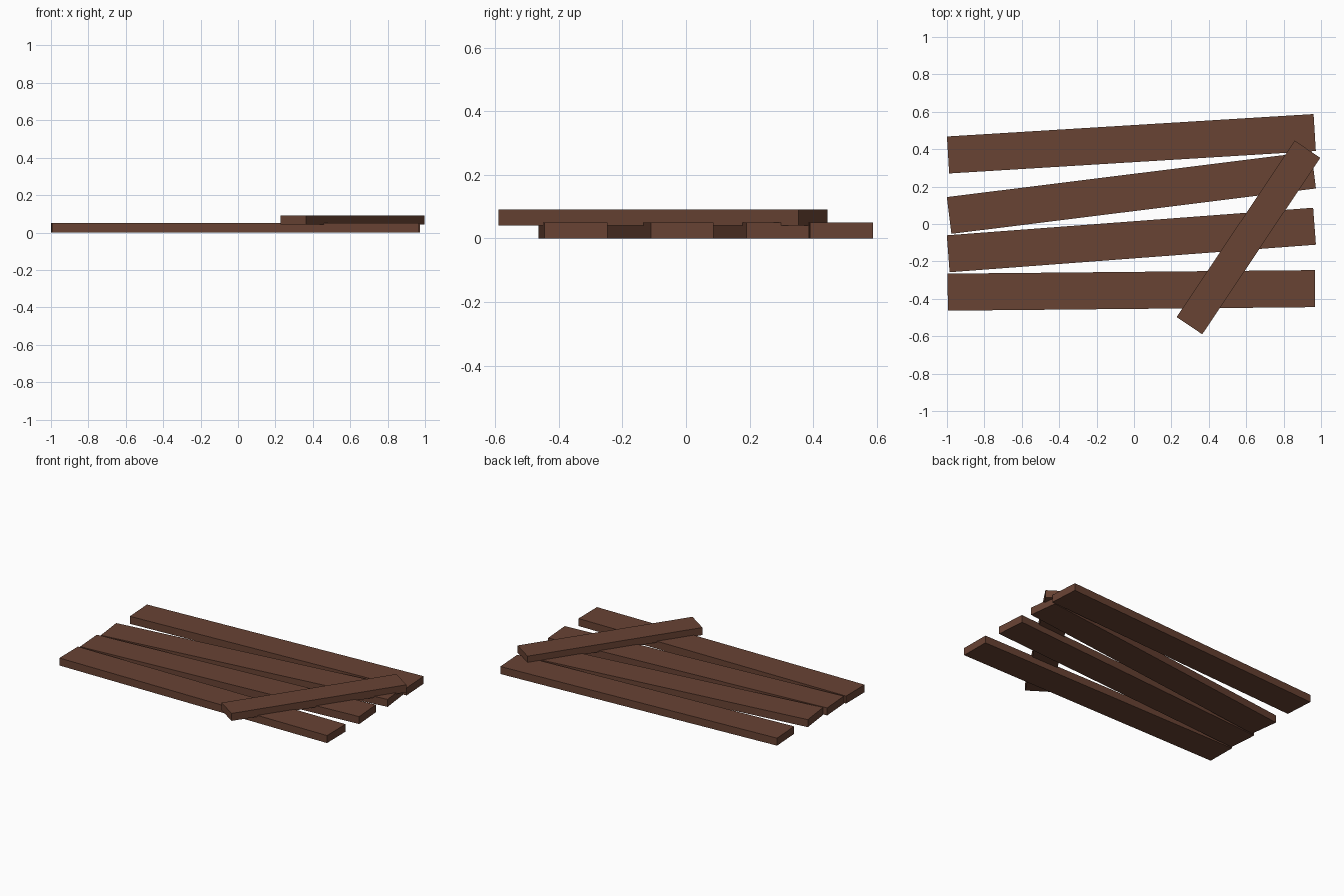
import bpy, bmesh
from math import radians
from mathutils import Matrix

if "Cube" in bpy.data.objects:
    bpy.data.objects.remove(bpy.data.objects["Cube"])

wood = bpy.data.materials.new("brown_wood")
wood.diffuse_color = (0.14, 0.056, 0.034, 1)
wood.use_nodes = True
wood.node_tree.nodes["Principled BSDF"].inputs["Base Color"].default_value = wood.diffuse_color


def plank(name, x, y, bottom, length, width, angle, thick=0.05):
    """Flat board centred at x, y and turned about z."""
    mesh = bpy.data.meshes.new(name)
    bm = bmesh.new()
    bmesh.ops.create_cube(bm, size=1)
    bm.transform(Matrix.Diagonal((length, width, thick, 1)))
    bm.to_mesh(mesh)
    bm.free()
    mesh.materials.append(wood)
    obj = bpy.data.objects.new(name, mesh)
    obj.location = (x, y, bottom + thick / 2)
    obj.rotation_euler.z = radians(angle)
    bpy.context.collection.objects.link(obj)
    return obj


# Four boards lying side by side, slightly fanned
boards = [(0.429, 3.5), (0.167, 7.1), (-0.0855, 4.3), (-0.355, 0.55)]
for i, (y, angle) in enumerate(boards):
    plank(f"floor_board_{i + 1}", -0.014, y, 0, 1.964, 0.198, angle)

# Shorter board laid diagonally across, slightly sunk into the others
plank("cross_board", 0.612, -0.072, 0.0415, 1.135, 0.165, 56.2)
